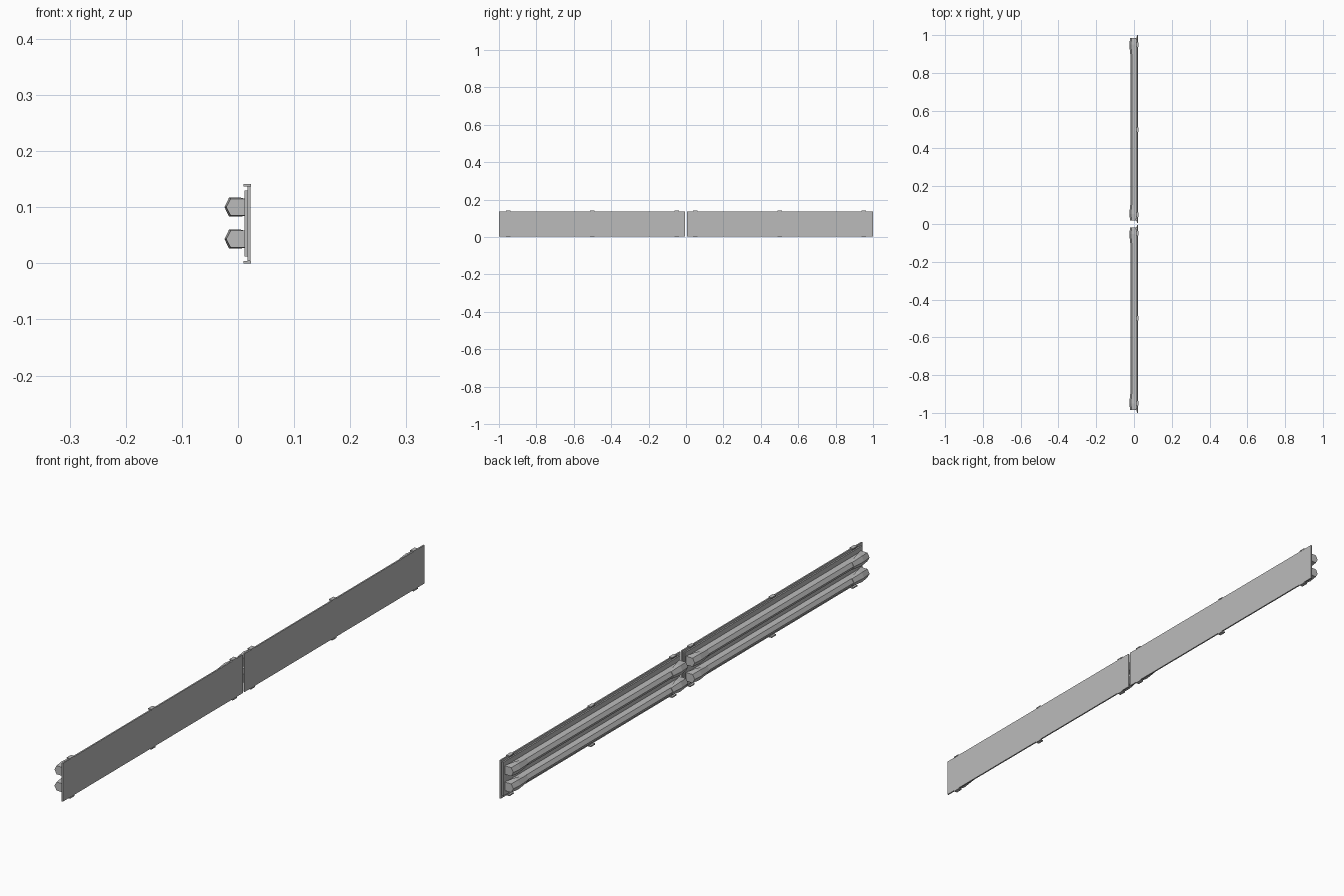
import bpy, bmesh

cube = bpy.data.objects.get("Cube")
if cube:
    bpy.data.objects.remove(cube, do_unlink=True)


def material(name, value):
    mat = bpy.data.materials.new(name)
    mat.use_nodes = True
    color = (value, value, value, 1)
    mat.diffuse_color = color
    mat.node_tree.nodes["Principled BSDF"].inputs["Base Color"].default_value = color
    return mat


grey = material("light grey", 0.5)


def prism(name, sections):
    """Loft closed xz outlines placed at successive y positions."""
    bm = bmesh.new()
    rings = [[bm.verts.new((x, y, z)) for x, z in outline] for y, outline in sections]
    count = len(rings[0])
    for a, b in zip(rings, rings[1:]):
        for i in range(count):
            j = (i + 1) % count
            bm.faces.new((a[i], a[j], b[j], b[i]))
    bm.faces.new(rings[0])
    bm.faces.new(rings[-1])
    bmesh.ops.recalc_face_normals(bm, faces=bm.faces)
    mesh = bpy.data.meshes.new(name)
    bm.to_mesh(mesh)
    bm.free()
    mesh.materials.append(grey)
    obj = bpy.data.objects.new(name, mesh)
    bpy.context.collection.objects.link(obj)
    return obj


def rect(x0, x1, z0, z1):
    return [(x0, z0), (x1, z0), (x1, z1), (x0, z1)]


def box(name, x0, x1, y0, y1, z0, z1):
    return prism(name, [(y0, rect(x0, x1, z0, z1)), (y1, rect(x0, x1, z0, z1))])


def rail_outline(z, tip, half, root):
    """Five-sided bar section with a shallow ridge on the outer face."""
    return [(root, z - half), (tip + 0.008, z - half), (tip, z),
            (tip + 0.008, z + half), (root, z + half)]


for side, label in ((-1, "front"), (1, "rear")):
    def span(a, b):
        return sorted((side * a, side * b))

    # Face board with a slightly smaller backing board
    box(label + "_face_board", 0.017, 0.022, *span(0.005, 1.0), 0.004, 0.138)
    box(label + "_backing_board", 0.012, 0.017, *span(0.012, 0.992), 0.012, 0.130)

    for z, level in ((0.043, "lower"), (0.100, "upper")):
        # Long horizontal rail
        outline = rail_outline(z, -0.019, 0.013, 0.012)
        prism(f"{label}_{level}_rail", [(y, outline) for y in span(0.03, 0.98)])

        # Tapered end clips wrapping the rail
        for outer, inner, place in ((0.018, 0.10, "inner"), (0.985, 0.90, "outer")):
            step = 0.035 if inner > outer else -0.035
            prism(f"{label}_{level}_{place}_clip", [
                (side * outer, rail_outline(z, -0.021, 0.015, 0.013)),
                (side * (outer + step), rail_outline(z, -0.024, 0.017, 0.004)),
                (side * inner, rail_outline(z, -0.021, 0.013, -0.008))])

    # Small tabs along the long edges
    for y in (0.05, 0.5, 0.95):
        for z, edge in ((0.0, "bottom"), (0.137, "top")):
            box(f"{label}_{edge}_tab", 0.010, 0.023,
                *span(y - 0.012, y + 0.012), z, z + 0.004)
